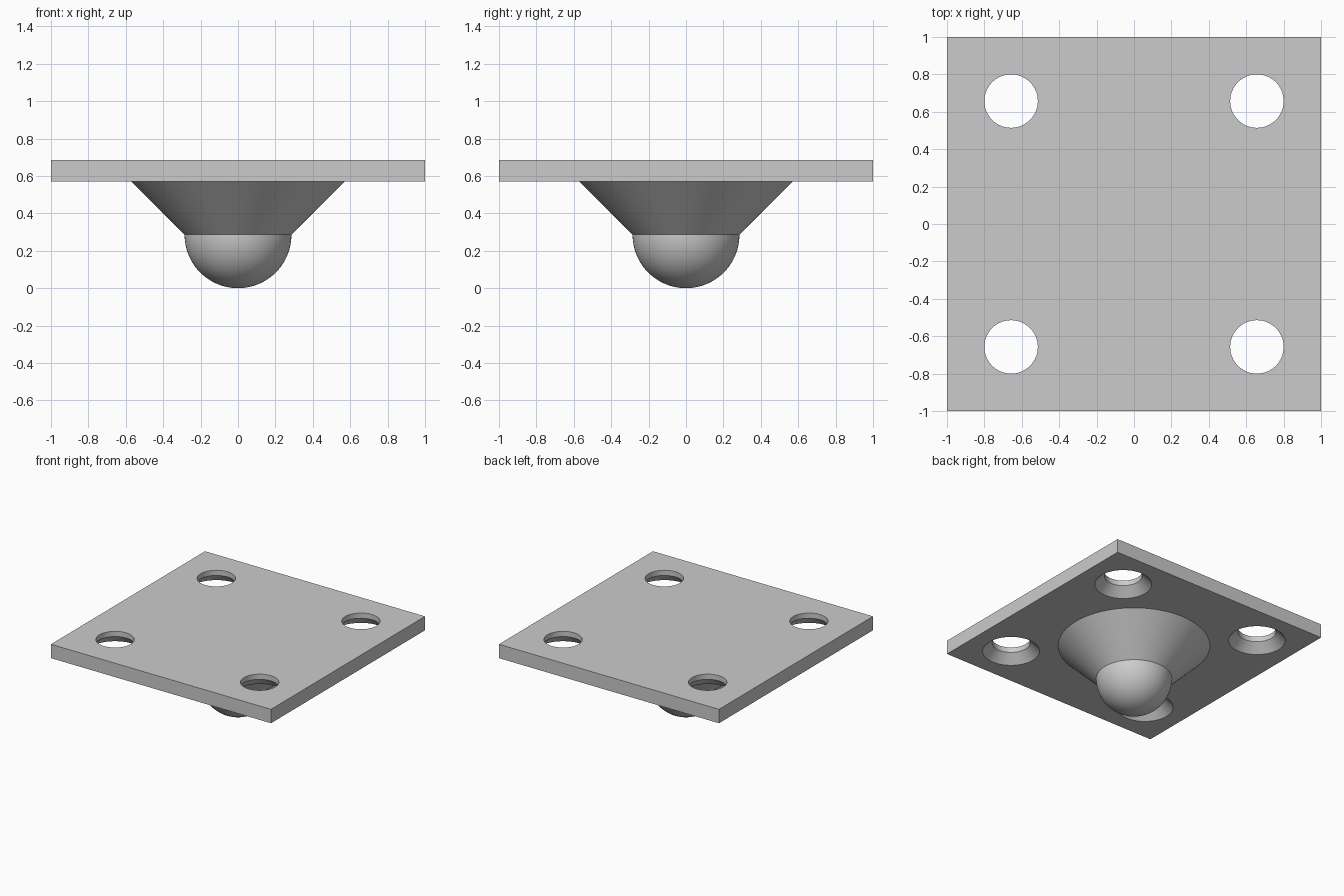
import bpy, bmesh, math
from mathutils import Matrix, Vector

cube = bpy.data.objects.get("Cube")
if cube:
    bpy.data.objects.remove(cube)

UNIT = 2 / 7                   # ball radius, from which the other sizes follow
PLATE_BOTTOM = 2 * UNIT
PLATE_TOP = 2.4 * UNIT
HOLE_OFFSET = 2.3 * UNIT
HOLE_RADIUS = 0.5 * UNIT
SINK_RADIUS = 0.75 * UNIT
SINK_TOP = PLATE_BOTTOM + SINK_RADIUS - HOLE_RADIUS

grey = bpy.data.materials.new("grey_metal")
grey.use_nodes = True
colour = (0.6, 0.6, 0.6, 1)
grey.diffuse_color = colour
grey.node_tree.nodes["Principled BSDF"].inputs["Base Color"].default_value = colour


def make_object(name, bm):
    bmesh.ops.recalc_face_normals(bm, faces=bm.faces)
    mesh = bpy.data.meshes.new(name)
    bm.to_mesh(mesh)
    bm.free()
    mesh.materials.append(grey)
    obj = bpy.data.objects.new(name, mesh)
    bpy.context.collection.objects.link(obj)
    return obj


def lathe(bm, profile, steps, centre=(0, 0)):
    """Spin (radius, height) points around a vertical axis."""
    offset = Vector((*centre, 0))
    verts = [bm.verts.new(offset + Vector((r, 0, z))) for r, z in profile]
    edges = [bm.edges.new(pair) for pair in zip(verts, verts[1:])]
    bmesh.ops.spin(bm, geom=verts + edges, cent=offset, axis=(0, 0, 1),
                   angle=math.tau, steps=steps)
    bmesh.ops.remove_doubles(bm, verts=bm.verts, dist=1e-5)


def smooth(obj):
    bpy.ops.object.select_all(action='DESELECT')
    obj.select_set(True)
    bpy.context.view_layer.objects.active = obj
    bpy.ops.object.shade_smooth_by_angle(angle=math.radians(30))


# Square mounting plate
bm = bmesh.new()
middle = Matrix.Translation((0, 0, (PLATE_BOTTOM + PLATE_TOP) / 2))
size = Matrix.Diagonal((2, 2, PLATE_TOP - PLATE_BOTTOM, 1))
bmesh.ops.create_cube(bm, size=1, matrix=middle @ size)
plate = make_object("mounting_plate", bm)

# Four screw holes, countersunk from below
extra = 0.05
bm = bmesh.new()
for sx in (-1, 1):
    for sy in (-1, 1):
        lathe(bm, [(0, PLATE_BOTTOM - extra),
                   (SINK_RADIUS + extra, PLATE_BOTTOM - extra),
                   (HOLE_RADIUS, SINK_TOP),
                   (HOLE_RADIUS, PLATE_TOP + extra),
                   (0, PLATE_TOP + extra)],
              64, (sx * HOLE_OFFSET, sy * HOLE_OFFSET))
cutter = make_object("screw_hole_cutter", bm)
cutter.hide_render = True

cut = plate.modifiers.new("screw_holes", 'BOOLEAN')
cut.operation = 'DIFFERENCE'
cut.solver = 'EXACT'
cut.object = cutter
bpy.context.view_layer.objects.active = plate
bpy.ops.object.modifier_apply(modifier=cut.name)
bpy.data.objects.remove(cutter)
smooth(plate)

# Conical housing under the plate
bm = bmesh.new()
lathe(bm, [(UNIT, UNIT), (2 * UNIT, PLATE_BOTTOM)], 96)
smooth(make_object("cone_housing", bm))

# Half ball at the bottom
bm = bmesh.new()
arc = [math.radians(90 * i / 24) for i in range(25)]
lathe(bm, [(UNIT * math.sin(a), UNIT * (1 - math.cos(a))) for a in arc], 96)
smooth(make_object("ball", bm))
